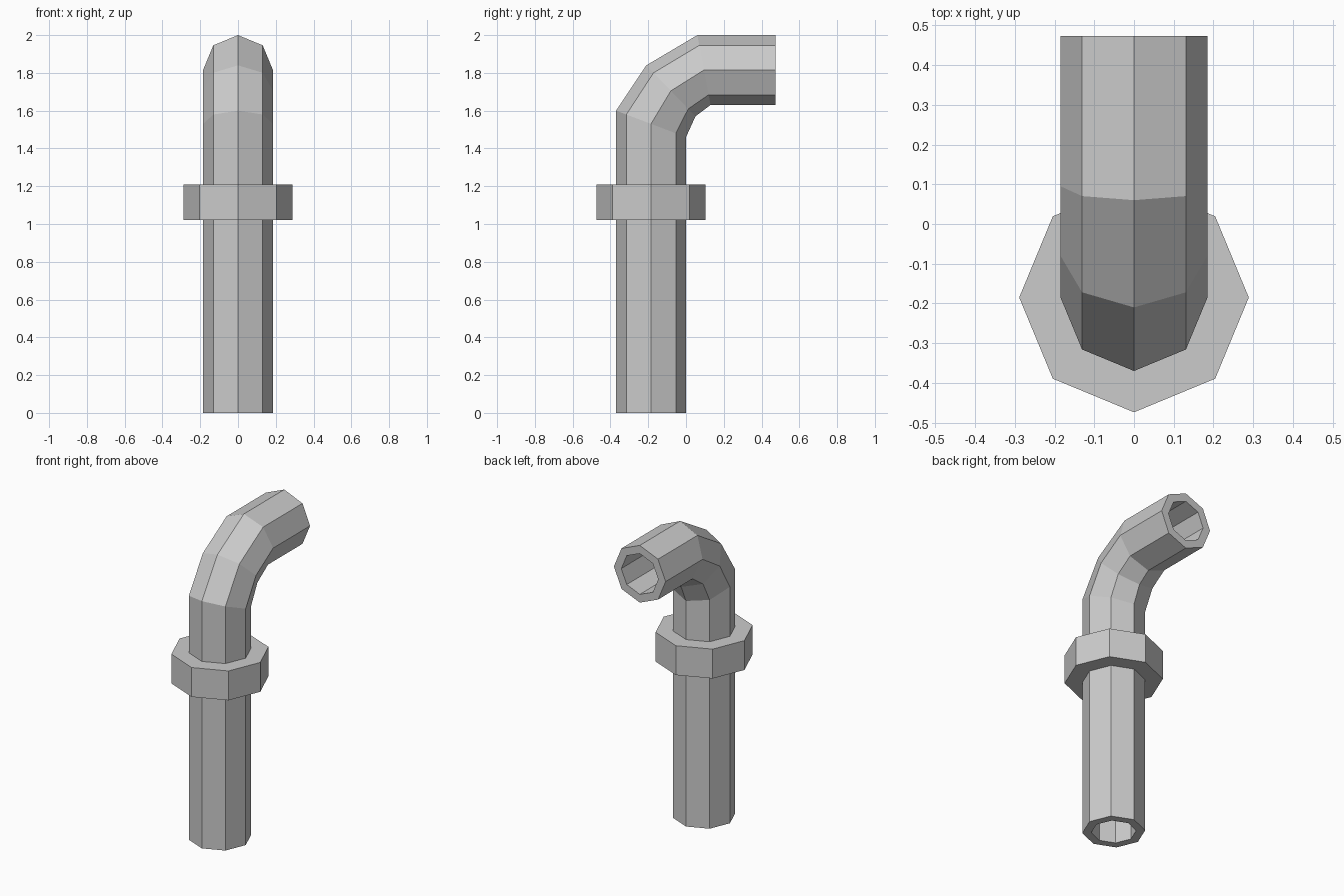
import bpy
import bmesh
from math import sin, cos, pi
from mathutils import Vector

cube = bpy.data.objects.get("Cube")
if cube:
    bpy.data.objects.remove(cube, do_unlink=True)

SIDES = 8
AXIS_Y = -0.185

metal = bpy.data.materials.new("grey_metal")
metal.use_nodes = True
grey = (0.6, 0.6, 0.6, 1)
metal.diffuse_color = grey
metal.node_tree.nodes["Principled BSDF"].inputs["Base Color"].default_value = grey


def ring(bm, centre, half_x, arm):
    """One octagonal loop: half_x across x, arm = vector to the outer corner."""
    return [bm.verts.new(centre + Vector((half_x * sin(a), 0, 0)) + arm * cos(a))
            for a in (2 * pi * i / SIDES for i in range(SIDES))]


def bridge(bm, first, second):
    for i in range(SIDES):
        j = (i + 1) % SIDES
        bm.faces.new((first[i], first[j], second[j], second[i]))


def hollow_tube(name, stations, radius, bore):
    """Sweep an octagonal wall through (outer corner, inner corner) stations."""
    bm = bmesh.new()
    walls = []
    for r in (radius, bore):
        loops = []
        for outer, inner in stations:
            o, n = Vector((0, *outer)), Vector((0, *inner))
            loops.append(ring(bm, (o + n) / 2, r, (o - n) / 2 * r / radius))
        for a, b in zip(loops, loops[1:]):
            bridge(bm, a, b)
        walls.append(loops)
    # Rims closing the wall at both ends
    for end in (0, -1):
        bridge(bm, walls[0][end], walls[1][end])
    bmesh.ops.recalc_face_normals(bm, faces=bm.faces)
    mesh = bpy.data.meshes.new(name)
    bm.to_mesh(mesh)
    bm.free()
    mesh.materials.append(metal)
    obj = bpy.data.objects.new(name, mesh)
    bpy.context.collection.objects.link(obj)
    return obj


# Upright pipe bending back into a horizontal outlet
hollow_tube("bent_pipe", [
    ((-0.37, 0), (0, 0)),
    ((-0.37, 1.6), (0, 1.46)),
    ((-0.21, 1.84), (0.05, 1.57)),
    ((0.06, 2.0), (0.13, 1.63)),
    ((0.473, 2.0), (0.473, 1.63)),
], 0.185, 0.132)

# Thick collar around the upright
R = 0.289
hollow_tube("collar", [((AXIS_Y - R, z), (AXIS_Y + R, z)) for z in (1.02, 1.21)],
            R, 0.165)
